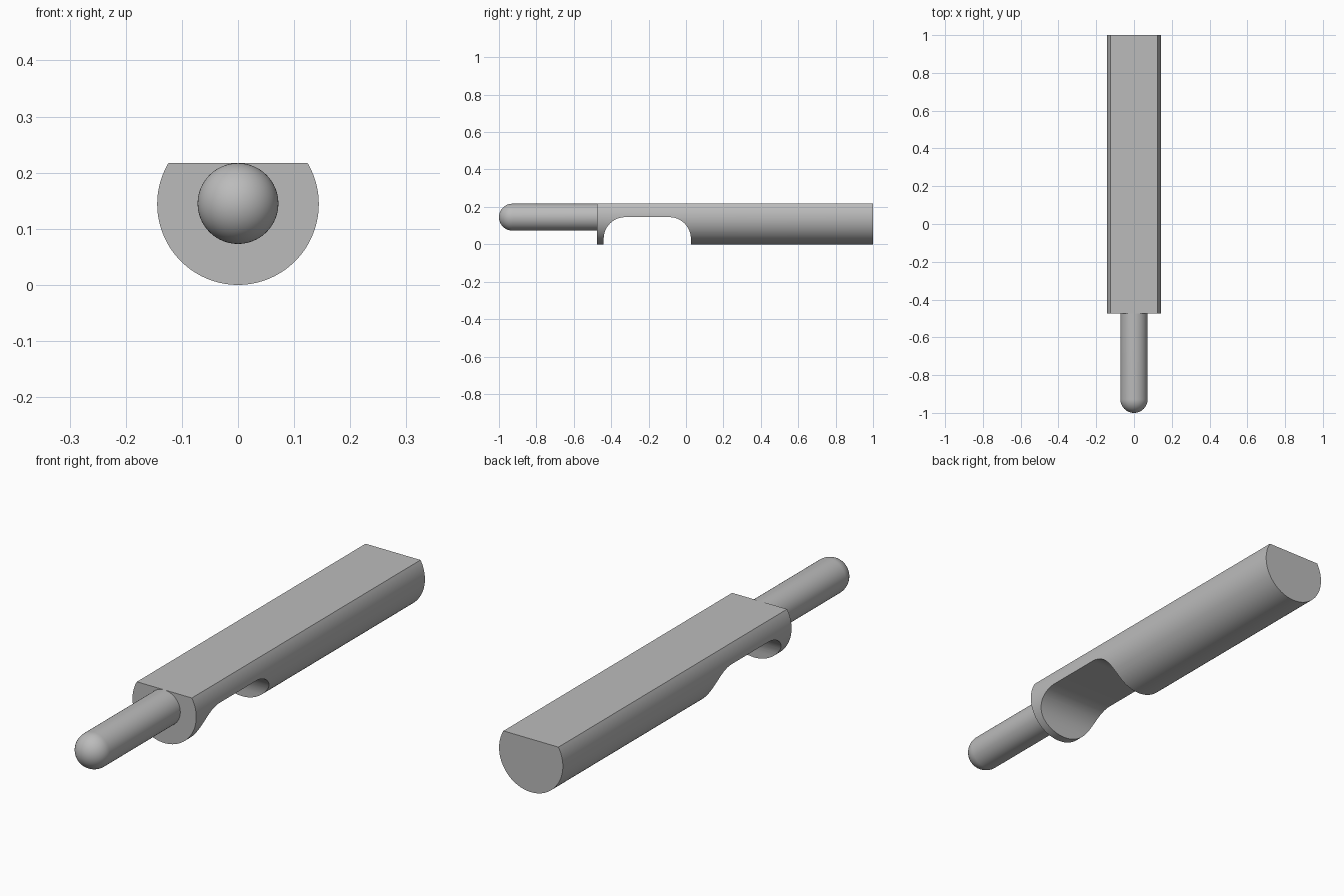
import bpy, bmesh
from math import sin, cos, pi, asin, radians
from mathutils import Vector

default = bpy.data.objects.get("Cube")
if default:
    bpy.data.objects.remove(default, do_unlink=True)

R = 0.144            # body radius, also the axis height
TOP = 0.217          # height of the flat top
PIN_R = 0.072
BODY_FRONT, BACK = -0.475, 1.0

grey = bpy.data.materials.new("plain grey")
grey.use_nodes = True
colour = (0.5, 0.5, 0.5, 1)
grey.diffuse_color = colour
grey.node_tree.nodes["Principled BSDF"].inputs["Base Color"].default_value = colour


def finish(name, bm):
    bmesh.ops.recalc_face_normals(bm, faces=bm.faces)
    mesh = bpy.data.meshes.new(name)
    bm.to_mesh(mesh)
    bm.free()
    mesh.materials.append(grey)
    ob = bpy.data.objects.new(name, mesh)
    bpy.context.collection.objects.link(ob)
    return ob


def prism(name, points, direction):
    """Extrude a flat outline along a vector."""
    bm = bmesh.new()
    face = bm.faces.new([bm.verts.new(p) for p in points])
    out = bmesh.ops.extrude_face_region(bm, geom=[face], use_keep_orig=True)
    moved = [v for v in out["geom"] if isinstance(v, bmesh.types.BMVert)]
    bmesh.ops.translate(bm, verts=moved, vec=direction)
    return finish(name, bm)


def arc(cx, cz, r, start, end, n):
    return [(cx + r * cos(start + (end - start) * i / n),
             cz + r * sin(start + (end - start) * i / n)) for i in range(n + 1)]


def smooth(ob):
    bpy.ops.object.select_all(action="DESELECT")
    ob.select_set(True)
    bpy.context.view_layer.objects.active = ob
    bpy.ops.object.shade_smooth_by_angle(angle=radians(30))


# Round bar with a flat top
a = asin((TOP - R) / R)
section = arc(0, R, R, pi - a, 2 * pi + a, 80)
body = prism("body", [(x, BODY_FRONT, z) for x, z in section],
             Vector((0, BACK - BODY_FRONT, 0)))

# Round-cornered notch across the underside
y0, y1, roof, fillet = -0.44, 0.026, 0.145, 0.115
outline = [(y0, -0.1), (y1, -0.1)]
outline += arc(y1 - fillet, roof - fillet, fillet, 0, pi / 2, 20)
outline += arc(y0 + fillet, roof - fillet, fillet, pi / 2, pi, 20)
cutter = prism("notch_cutter", [(-0.3, y, z) for y, z in outline], Vector((0.6, 0, 0)))
cut = body.modifiers.new("notch", "BOOLEAN")
cut.operation, cut.solver, cut.object = "DIFFERENCE", "EXACT", cutter
bpy.context.view_layer.objects.active = body
bpy.ops.object.modifier_apply(modifier="notch")
bpy.data.objects.remove(cutter, do_unlink=True)
smooth(body)

# Round-nosed pin, spun from its side profile
bm = bmesh.new()
profile = [(r, y) for y, r in arc(-1 + PIN_R, 0, PIN_R, pi, pi / 2, 16)]
profile += [(PIN_R, BODY_FRONT), (0, BODY_FRONT)]
verts = [bm.verts.new((r, y, R + 0.001)) for r, y in profile]
edges = [bm.edges.new(pair) for pair in zip(verts, verts[1:])]
bmesh.ops.spin(bm, geom=verts + edges, cent=(0, 0, R + 0.001), axis=(0, 1, 0),
               angle=2 * pi, steps=64, use_merge=True)
bmesh.ops.remove_doubles(bm, verts=bm.verts, dist=1e-5)
smooth(finish("pin", bm))
